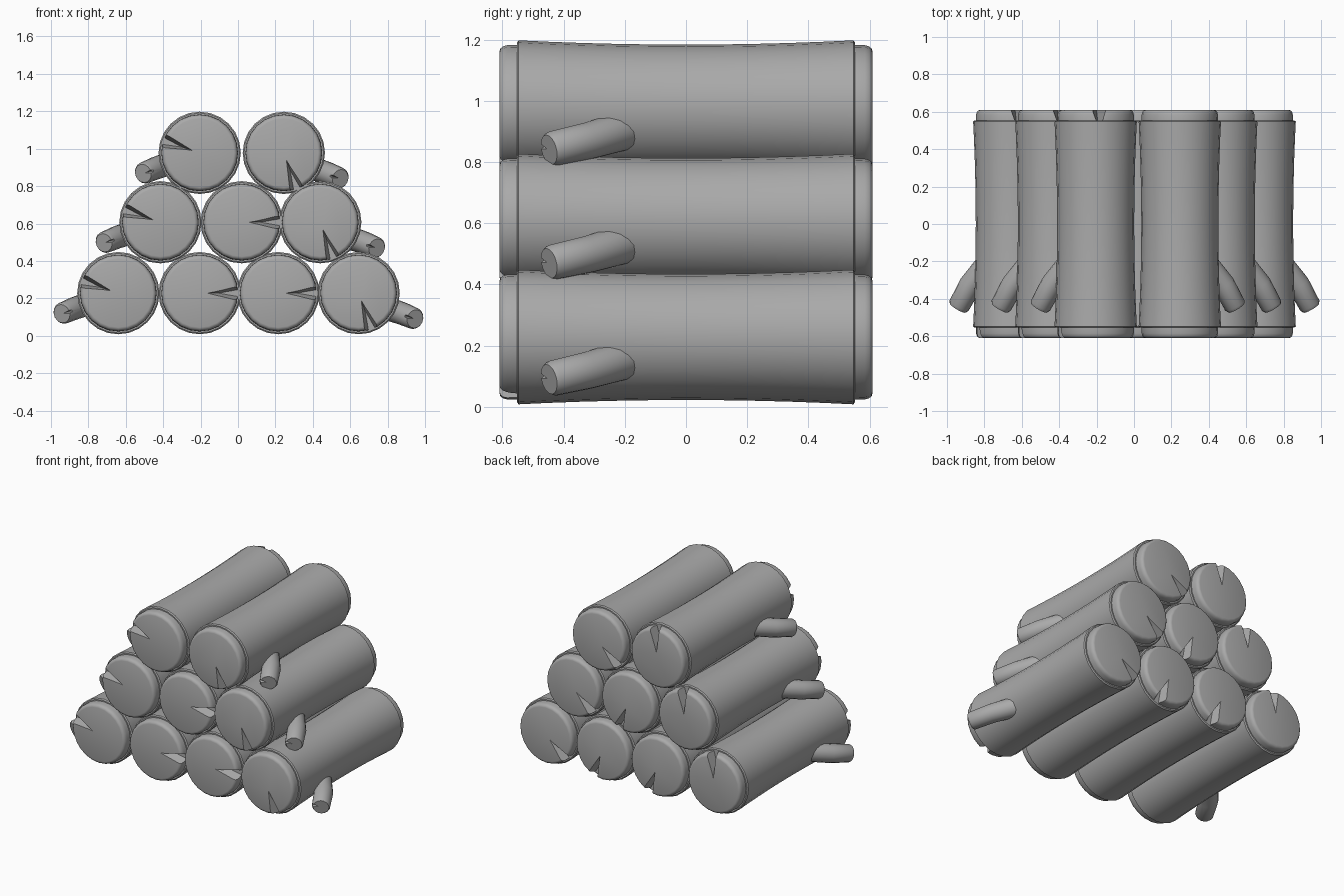
import bpy, bmesh, math
from mathutils import Vector

cube = bpy.data.objects.get("Cube")
if cube:
    bpy.data.objects.remove(cube, do_unlink=True)

GREY = (0.4, 0.4, 0.4, 1)
mat = bpy.data.materials.new("wood grey")
mat.use_nodes = True
mat.diffuse_color = GREY
bsdf = mat.node_tree.nodes["Principled BSDF"]
bsdf.inputs["Base Color"].default_value = GREY
bsdf.inputs["Roughness"].default_value = 0.8


def make_object(name, bm):
    bmesh.ops.recalc_face_normals(bm, faces=bm.faces)
    mesh = bpy.data.meshes.new(name)
    bm.to_mesh(mesh)
    bm.free()
    mesh.materials.append(mat)
    obj = bpy.data.objects.new(name, mesh)
    bpy.context.collection.objects.link(obj)
    return obj


def tube(name, points, radii, sides):
    """Capped tube through points, one ring per radius."""
    bm = bmesh.new()
    rings = []
    last = len(points) - 1
    for i, (p, r) in enumerate(zip(points, radii)):
        axis = (points[min(i + 1, last)] - points[max(i - 1, 0)]).normalized()
        side = axis.cross(Vector((0, 0, 1))).normalized()
        up = side.cross(axis)
        ring = []
        for k in range(sides):
            a = math.tau * k / sides
            ring.append(bm.verts.new(p + r * (side * math.cos(a) + up * math.sin(a))))
        rings.append(ring)
    for a, b in zip(rings, rings[1:]):
        for k in range(sides):
            n = (k + 1) % sides
            bm.faces.new((a[k], a[n], b[n], b[k]))
    bm.faces.new(rings[0])
    bm.faces.new(rings[-1])
    return make_object(name, bm)


def cut_notch(obj, end, outward, radial, size):
    """Cut a tapered wedge into an end face, opening toward the rim."""
    out = outward.normalized()
    u = (radial - out * radial.dot(out)).normalized()
    v = out.cross(u)
    bm = bmesh.new()
    layers = []
    for height, apex, half in ((0.1, 0.1, 0.29), (-0.285, 0.5, 0.14)):
        layers.append([bm.verts.new(end + size * (out * height + u * a + v * b))
                       for a, b in ((apex, 0), (1.3, half), (1.3, -half))])
    top, floor = layers
    bm.faces.new(top)
    bm.faces.new(floor)
    for k in range(3):
        n = (k + 1) % 3
        bm.faces.new((top[k], top[n], floor[n], floor[k]))
    cutter = make_object("notch_cutter", bm)
    cutter.hide_render = True
    mod = obj.modifiers.new("notch", "BOOLEAN")
    mod.operation = "DIFFERENCE"
    mod.solver = "EXACT"
    mod.object = cutter
    bpy.context.view_layer.objects.active = obj
    bpy.ops.object.modifier_apply(modifier=mod.name)
    bpy.data.objects.remove(cutter, do_unlink=True)


def smooth(obj):
    bpy.ops.object.select_all(action="DESELECT")
    obj.select_set(True)
    bpy.context.view_layer.objects.active = obj
    bpy.ops.object.shade_smooth_by_angle(angle=math.radians(35))


def direction(degrees):
    a = math.radians(degrees)
    return Vector((math.cos(a), 0, math.sin(a)))


# Half log profile from the end to the waist: (distance along log, radius)
HALF = [(0.61, 0.183), (0.607, 0.193), (0.599, 0.2), (0.585, 0.204), (0.553, 0.205),
        (0.553, 0.213), (0.547, 0.22)]
HALF += [(y, 0.206 + 0.014 * (y / 0.55) ** 2) for y in (0.45, 0.34, 0.23, 0.12)]
PROFILE = [(-y, r) for y, r in HALF] + [(0, 0.206)] + HALF[::-1]

# Notch angles on the front and back ends
NOTCHES = {"left": (162, 84), "middle": (0, -70), "right": (-70, 221)}


def log(name, x, z, kind):
    obj = tube(name, [Vector((x, y, z)) for y, r in PROFILE],
               [r for y, r in PROFILE], 24)
    for sign, angle in zip((-1, 1), NOTCHES[kind]):
        cut_notch(obj, Vector((x, sign * 0.61, z)), Vector((0, sign, 0)),
                  direction(angle), 0.2)
    smooth(obj)


# Branch path relative to the log centre, from tip to root
PATH = [(0.302, -0.448, -0.11), (0.295, -0.436, -0.107), (0.235, -0.325, -0.082),
        (0.14, -0.21, -0.05), (0.04, -0.13, -0.02)]


def branch(name, x, z, sign):
    drop = 0.028 if sign > 0 else 0
    pts = [Vector((x + sign * px, py, z + pz - drop)) for px, py, pz in PATH]
    obj = tube(name, pts, [0.05, 0.058, 0.061, 0.064, 0.064], 16)
    cut_notch(obj, pts[0], pts[0] - pts[1], Vector((-sign, 0, 0.3)), 0.056)
    smooth(obj)


# Stack of rows, with a side branch on each outer log
ROWS = [("bottom", 0.228, (-0.64, -0.205, 0.215, 0.645)),
        ("centre", 0.607, (-0.415, 0.02, 0.44)),
        ("top", 0.978, (-0.205, 0.245))]
for row, z, xs in ROWS:
    for i, x in enumerate(xs):
        kind = "left" if i == 0 else "right" if i == len(xs) - 1 else "middle"
        log(f"{row}_log_{i + 1}", x, z, kind)
    branch(f"{row}_branch_right", xs[0], z, -1)
    branch(f"{row}_branch_left", xs[-1], z, 1)
